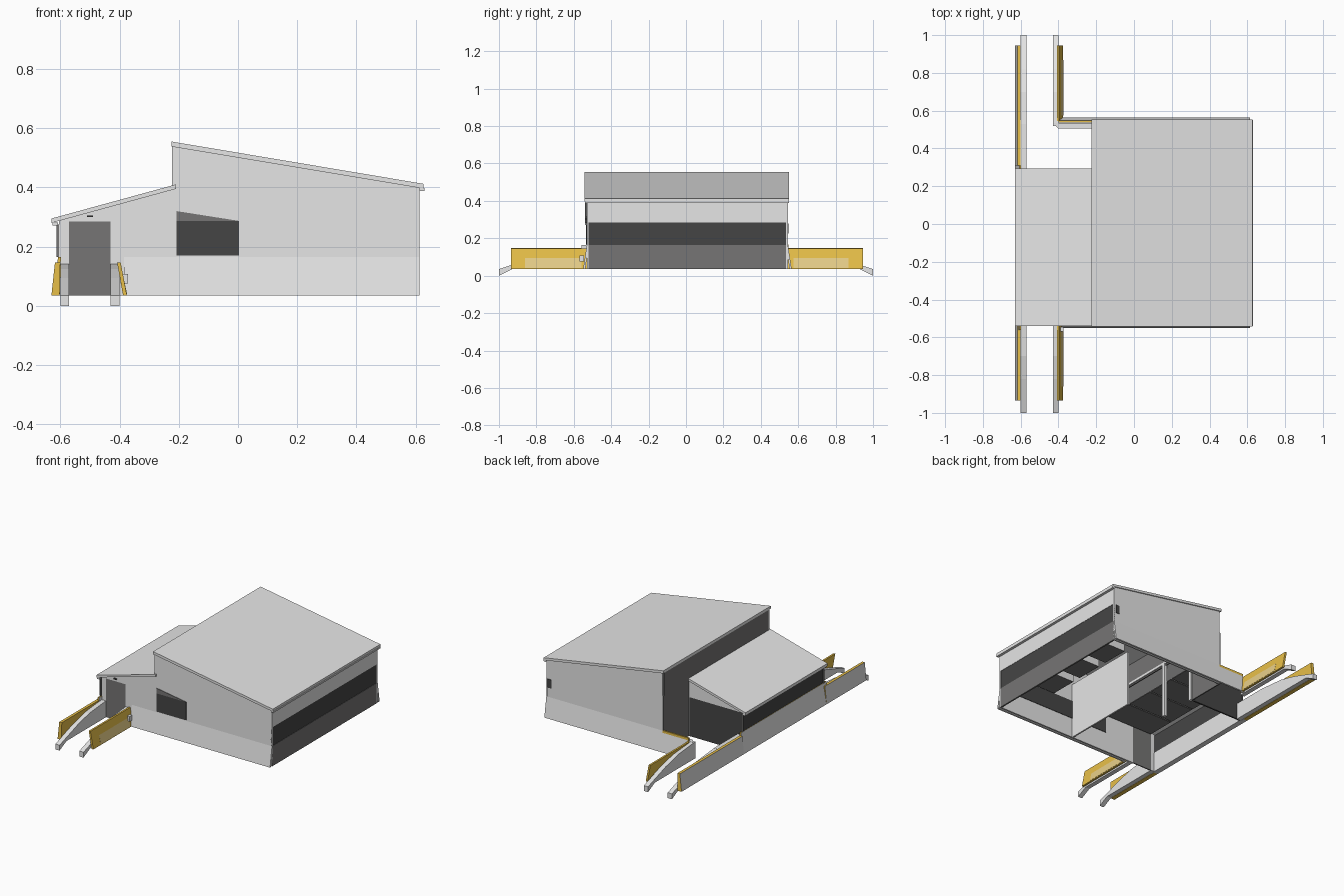
import bpy, bmesh

cube = bpy.data.objects.get("Cube")
if cube:
    bpy.data.objects.remove(cube, do_unlink=True)


def material(name, rgb):
    m = bpy.data.materials.new(name)
    m.use_nodes = True
    m.diffuse_color = (*rgb, 1)
    m.node_tree.nodes["Principled BSDF"].inputs["Base Color"].default_value = (*rgb, 1)
    return m


LIGHT = material("light_grey", (0.79, 0.79, 0.79))
DARK = material("dark_grey", (0.18, 0.178, 0.176))
GLASS = material("window_charcoal", (0.06, 0.06, 0.06))
YELLOW = material("yellow", (0.8, 0.52, 0.066))
PALE = material("worn_yellow", (0.8, 0.62, 0.25))


def prism(name, axis, pts, a, b, mat, rule=None, mat2=None):
    """Extrude a 2D profile from a to b along an axis; rule picks faces for mat2."""
    place = {"x": lambda p, t: (t, p[0], p[1]),
             "y": lambda p, t: (p[0], t, p[1]),
             "z": lambda p, t: (p[0], p[1], t)}[axis]
    bm = bmesh.new()
    ends = [[bm.verts.new(place(p, t)) for p in pts] for t in (a, b)]
    for ring in ends:
        bm.faces.new(ring)
    n = len(pts)
    for i in range(n):
        j = (i + 1) % n
        bm.faces.new((ends[0][i], ends[0][j], ends[1][j], ends[1][i]))
    bmesh.ops.recalc_face_normals(bm, faces=bm.faces)
    bm.normal_update()
    if rule:
        for f in bm.faces:
            f.material_index = 1 if rule(f.normal) else 0
    me = bpy.data.meshes.new(name)
    bm.to_mesh(me)
    bm.free()
    me.materials.append(mat)
    if mat2:
        me.materials.append(mat2)
    ob = bpy.data.objects.new(name, me)
    bpy.context.scene.collection.objects.link(ob)
    return ob


def box(name, x, y, z, mat):
    return prism(name, "z", [(x[0], y[0]), (x[1], y[0]), (x[1], y[1]), (x[0], y[1])], *z, mat)


# Levels shared by the walls
FLOOR, SILL, HEAD = 0.035, 0.165, 0.285
WEST, STEP, EAST = -0.605, -0.215, 0.613
FRONT, BACK, ANNEX = -0.53, 0.545, 0.288

# Sloping roofs
prism("main_roof", "y", [(-0.225, 0.555), (-0.225, 0.538), (0.627, 0.396), (0.627, 0.412)],
      -0.542, 0.552, LIGHT)
prism("annex_roof", "y", [(-0.63, 0.295), (-0.63, 0.28), (-0.21, 0.395), (-0.21, 0.41)],
      -0.54, 0.295, LIGHT)
# Gutters under the low eaves
box("main_gutter", (0.612, 0.63), (-0.54, 0.55), (0.388, 0.398), LIGHT)
box("annex_gutter", (-0.626, -0.608), (-0.54, 0.293), (0.272, 0.282), LIGHT)

# Front and back gable walls
main_gable = [(STEP, FLOOR), (EAST, FLOOR), (EAST, 0.4), (STEP, 0.54)]
prism("front_gable", "y", main_gable, FRONT, FRONT + 0.01, LIGHT)
prism("back_gable", "y", main_gable, BACK - 0.01, BACK, LIGHT)
prism("annex_front_wall", "y",
      [(WEST, FLOOR), (-0.57, FLOOR), (-0.57, HEAD), (-0.43, HEAD), (-0.43, FLOOR),
       (STEP, FLOOR), (STEP, 0.396), (WEST, 0.288)], FRONT, FRONT + 0.01, LIGHT)
box("front_door", (-0.57, -0.43), (FRONT + 0.003, FRONT + 0.01), (FLOOR, HEAD), DARK)
prism("annex_back_top", "y", [(WEST, HEAD), (STEP, HEAD), (STEP, 0.394), (WEST, 0.288)],
      ANNEX - 0.01, ANNEX, LIGHT)
box("annex_back_wall", (WEST, STEP), (ANNEX - 0.01, ANNEX), (FLOOR, HEAD), GLASS)

# Front window with a sloping upper light
prism("front_window", "y", [(-0.207, 0.17), (0.003, 0.17), (0.003, 0.287), (-0.207, 0.287)],
      FRONT - 0.003, FRONT, GLASS)
prism("front_window_top", "y", [(-0.207, 0.287), (0.003, 0.287), (-0.207, 0.32)],
      FRONT - 0.003, FRONT, DARK)
box("door_lamp", (-0.51, -0.49), (FRONT - 0.01, FRONT), (0.3, 0.306), GLASS)
box("back_vent", (0.575, 0.6), (BACK, BACK + 0.004), (0.225, 0.28), GLASS)

# Dark window linings on the inner faces of the gables
for y in (FRONT + 0.01, BACK - 0.013):
    box("inner_window_band", (STEP, EAST - 0.01), (y, y + 0.003), (SILL, HEAD), GLASS)

# Long side walls: base, window band and upper strip
for name, x, y1, base in (("east", EAST, BACK, DARK), ("west", WEST + 0.01, ANNEX, LIGHT)):
    span = (FRONT, y1)
    box(name + "_base", (x - 0.01, x), span, (FLOOR, SILL), base)
    box(name + "_window_band", (x - 0.01, x - 0.002), span, (SILL, HEAD), GLASS)
box("east_upper_wall", (EAST - 0.01, EAST), (FRONT, BACK), (HEAD, 0.4), LIGHT)
box("clerestory_wall", (STEP - 0.008, STEP), (FRONT + 0.01, BACK - 0.01), (0.385, 0.54), DARK)
box("notch_wall", (STEP - 0.008, STEP), (ANNEX, BACK), (FLOOR, 0.39), DARK)
box("gable_corner", (STEP - 0.008, STEP), (FRONT, FRONT + 0.01), (0.385, 0.54), LIGHT)
for y in (FRONT - 0.004, ANNEX):
    box("downpipe", (-0.612, -0.604), (y, y + 0.006), (SILL, 0.275), DARK)

# Flared plinths around the building
for name, y, x0, out in (("front", FRONT, -0.385, -1), ("back", BACK, -0.395, 1)):
    prism(name + "_plinth", "x",
          [(y, SILL), (y + out * 0.02, FLOOR), (y + out * 0.008, FLOOR), (y - out * 0.008, SILL)],
          x0, EAST, LIGHT)
prism("west_plinth", "y", [(-0.63, FLOOR), (-0.607, SILL), (-0.598, SILL), (-0.602, FLOOR)],
      -0.56, 0.31, LIGHT, lambda n: abs(n.y) > 0.9 or n.z > 0.9, YELLOW)
box("back_corner_cap", (-0.4, STEP), (0.537, 0.547), (0.145, 0.167), YELLOW)
box("parapet_bracket", (-0.396, -0.372), (-0.57, -0.545), (0.075, 0.108), LIGHT)

# Leaning parapets beside the ramps, grey only on the outer face
outer = [(-0.63, FLOOR), (-0.618, 0.147), (-0.6, 0.147), (-0.602, FLOOR)]
inner = [(-0.388, FLOOR), (-0.408, 0.146), (-0.396, 0.146), (-0.375, FLOOR)]
patch = [(-0.378, 0.04), (-0.39, 0.105), (-0.3885, 0.105), (-0.3745, 0.04)]
for name, a, b in (("front", -0.935, FRONT), ("back", BACK, 0.945)):
    prism(name + "_inner_parapet", "y", inner, a, b, YELLOW)
    prism(name + "_outer_parapet", "y", outer, a, b, YELLOW, lambda n: n.x < -0.5, LIGHT)
    # Worn patch on the side away from the path
    prism(name + "_worn_patch", "y", patch, a * 0.92 if a < 0 else a + 0.03,
          b - 0.03 if a < 0 else b * 0.92, PALE)
prism("notch_parapet", "y", outer, 0.31, BACK, YELLOW, lambda n: n.x < -0.5, LIGHT)

# Curved ramp beams, solid down to floor level
top = [(1, 0.035), (0.94, 0.055), (0.82, 0.095), (0.7, 0.125), (0.52, 0.142)]
for side, sign in (("front", -1), ("back", 1)):
    for name, x in (("outer", -0.6), ("inner", -0.43)):
        prof = [(sign * y, z) for y, z in top + [(0.52, FLOOR), (0.93, FLOOR), (1, 0)]]
        prism(f"{side}_{name}_ramp_beam", "x", prof, x, x + 0.03, LIGHT)
box("notch_beam", (-0.6, -0.57), (ANNEX, 0.53), (FLOOR, 0.142), LIGHT)
prism("corner_beam", "z", [(-0.43, 0.535), (-0.4, 0.505), (STEP, 0.505), (STEP, 0.535)],
      0.09, 0.142, LIGHT)

# Interior seen through the open underside
for i in range(4):
    y = -0.51 + i * 0.197
    box("annex_ceiling_panel", (-0.56, -0.23), (y, y + 0.187), (0.277, 0.283), DARK)
for y in (-0.42, -0.18, 0.06):
    prism("hanging_unit", "y", [(0.2, 0.28), (0.4, 0.28), (0.4, 0.4), (0.2, 0.4)],
          y - 0.09, y + 0.09, LIGHT, lambda n: n.z < -0.5, DARK)
box("partition_wall", (0.04, 0.05), (FRONT, 0.0), (FLOOR, 0.4), LIGHT)
for y in (0.02, ANNEX - 0.02):
    box("inner_post", (STEP - 0.01, STEP + 0.01), (y, y + 0.02), (FLOOR, 0.4), LIGHT)
